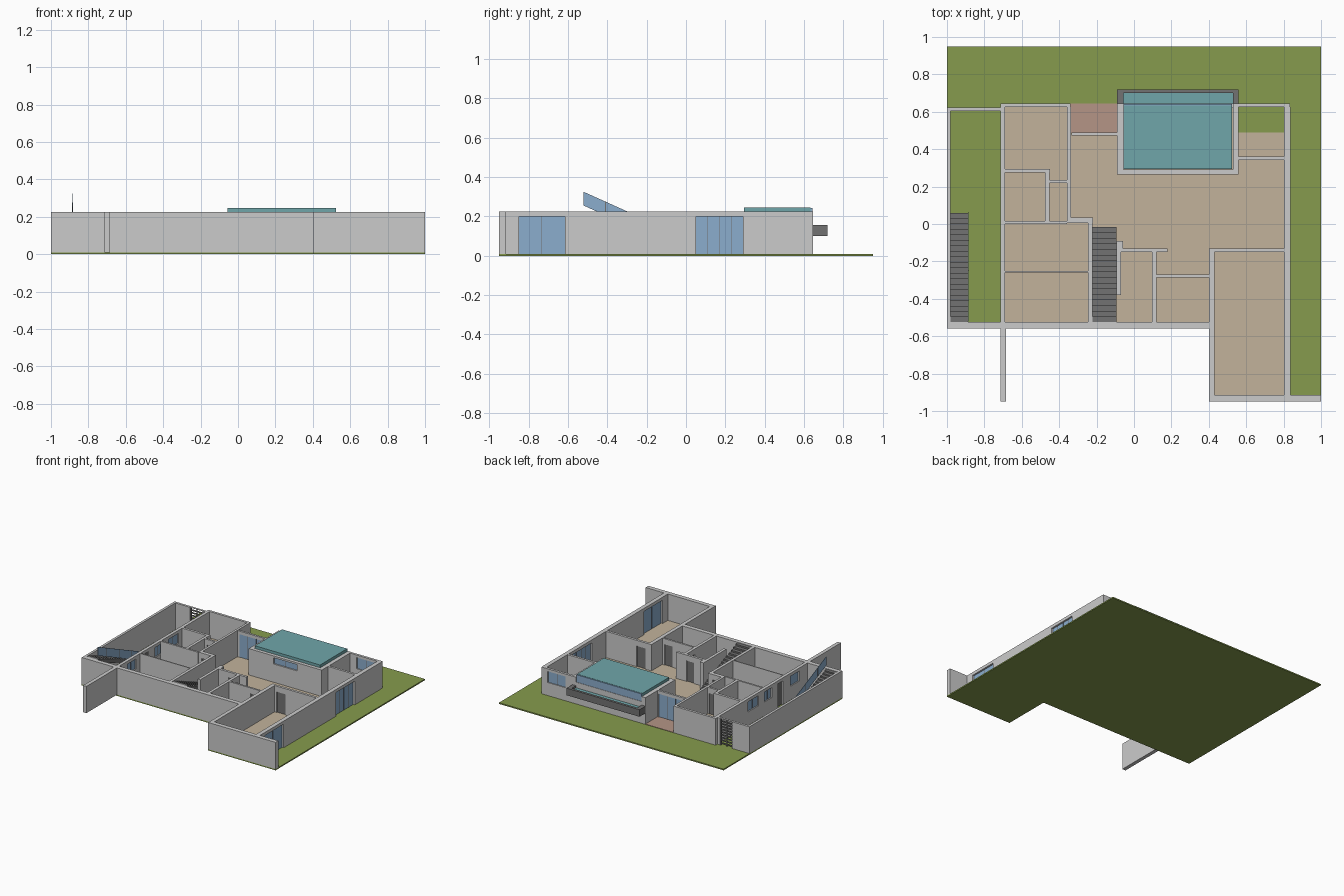
import bpy, bmesh

if "Cube" in bpy.data.objects:
    bpy.data.objects.remove(bpy.data.objects["Cube"])

def mat(name, r, g, b):
    m = bpy.data.materials.new(name)
    m.diffuse_color = (r, g, b, 1)
    m.use_nodes = True
    m.node_tree.nodes["Principled BSDF"].inputs["Base Color"].default_value = m.diffuse_color
    return m

GRASS = mat("grass", .24, .33, .075)
WOOD = mat("floor_beige", .54, .45, .33)
TILE = mat("porch_tile", .46, .30, .24)
WATER = mat("water", .16, .38, .40)
GLASS = mat("glass", .26, .42, .61)
DARK = mat("dark_grey", .17, .17, .17)
Z0, H = .01, .225

def boxes(name, items, m=None):
    """One object from a list of (x0, x1, y0, y1, z0, z1) boxes."""
    bm = bmesh.new()
    for x0, x1, y0, y1, z0, z1 in items:
        v = bmesh.ops.create_cube(bm, size=1)["verts"]
        bmesh.ops.scale(bm, vec=(x1 - x0, y1 - y0, z1 - z0), verts=v)
        bmesh.ops.translate(bm, vec=((x0 + x1) / 2, (y0 + y1) / 2, (z0 + z1) / 2), verts=v)
    return finish(name, bm, m)

def finish(name, bm, m):
    bmesh.ops.recalc_face_normals(bm, faces=bm.faces)
    me = bpy.data.meshes.new(name)
    bm.to_mesh(me)
    bm.free()
    ob = bpy.data.objects.new(name, me)
    bpy.context.collection.objects.link(ob)
    if m:
        me.materials.append(m)
    return ob

def wall(name, axis, a0, a1, c0, c1, holes=()):
    """Wall along an axis from a0 to a1, faces at c0 and c1.
    holes: (start, end, sill, head, kind, panels), sorted."""
    def b(s, e, z0, z1, d0=c0, d1=c1):
        return (s, e, d0, d1, z0, z1) if axis == "x" else (d0, d1, s, e, z0, z1)
    segs, pos, mid = [], a0, (c0 + c1) / 2
    for i, (s, e, lo, hi, kind, n) in enumerate(holes):
        segs += [b(pos, s, Z0, H), b(s, e, hi, H)]
        if lo > .02:
            segs.append(b(s, e, Z0, lo))
        pos = e
        if kind:
            boxes(f"{name}_{kind}_{i}", [b(s, e, lo, hi, mid - .003, mid + .003)],
                  GLASS if kind == "window" else DARK)
        if kind == "window":
            w = .003
            bars = [b(s + (e - s) * k / n - w / 2, s + (e - s) * k / n + w / 2, lo, hi, mid - .005, mid + .005)
                    for k in range(1, n)]
            if bars:
                boxes(f"{name}_mullions_{i}", bars, DARK)
    segs.append(b(pos, a1, Z0, H))
    return boxes(name, segs)

def prism_x(name, profile, x0, x1, m):
    """Extrude a (y, z) profile between x0 and x1."""
    bm = bmesh.new()
    f = bm.faces.new([bm.verts.new((x0, y, z)) for y, z in profile])
    r = bmesh.ops.extrude_face_region(bm, geom=[f])
    vs = [g for g in r["geom"] if isinstance(g, bmesh.types.BMVert)]
    bmesh.ops.translate(bm, vec=(x1 - x0, 0, 0), verts=vs)
    return finish(name, bm, m)

def stairs(name, x0, x1, y0, y1, n):
    """Solid flight with a sloping underside, rising from y0 towards y1."""
    dy, dz = (y1 - y0) / n, (H - Z0 - .003) / n
    p = [(y0, Z0)]
    for i in range(n):
        p += [(y0 + i * dy, Z0 + (i + 1) * dz), (y0 + (i + 1) * dy, Z0 + (i + 1) * dz)]
    del p[0]
    p += [(y1, H - .035), (y0 + 2 * dy, Z0), (y0, Z0)]
    return prism_x(name, p, x0, x1, DARK)

# Lawn with the front-left notch, floors and porch
boxes("lawn", [(-1, 1, -.56, .95, 0, Z0), (.4, 1, -.95, -.56, 0, Z0)], GRASS)
F = Z0 + .003
boxes("floor", [(-.7, -.345, -.53, .63, Z0, F), (-.345, .42, -.53, .48, Z0, F), (.42, .815, -.93, .48, Z0, F),
                (.55, .815, .48, .49, Z0, F), (-.08, .55, .48, .63, Z0, F)], WOOD)
boxes("porch", [(-.34, -.09, .485, .645, Z0, F)], TILE)

# Outer walls
wall("yard_wall", "y", -.56, .62, -1, -.98)
wall("yard_back_wall", "x", -1, -.71, .603, .622, [(-.85, -.74, .01, H - .002, None, 1)])
wall("front_wall", "x", -.98, .40, -.56, -.525)
wall("fin_wall", "y", -.95, -.56, -.715, -.685)
wall("left_wall", "y", -.525, .645, -.715, -.69,
     [(-.42, -.31, .12, .2, "window", 2), (-.21, -.15, .01, .2, "door", 1),
      (-.07, .02, .12, .2, "window", 2), (.1, .23, .12, .2, "window", 2)])
wall("back_left_wall", "x", -.69, -.34, .625, .645)
wall("porch_wall", "x", -.335, -.09, .473, .49, [(-.32, -.1, .01, .2, "window", 3)])
wall("back_right_wall", "x", .56, .835, .625, .645, [(.62, .78, .115, .205, "window", 2)])
wall("wing_front_wall", "x", .40, 1, -.95, -.915)
wall("wing_left_wall", "y", -.915, -.13, .40, .43)
wall("right_wall", "y", -.915, .625, .803, .837,
     [(-.85, -.615, .01, .2, "window", 2), (.05, .29, .01, .2, "window", 4)])

# Inner walls
wall("bedroom_right_wall", "y", .235, .625, -.357, -.338)
wall("bedroom_front_wall", "x", -.69, -.45, .275, .295)
wall("bath_right_wall", "y", .015, .275, -.475, -.453)
wall("closet_back_wall", "x", -.453, -.338, .22, .236, [(-.43, -.37, .01, .18, "door", 1)])
wall("closet_right_wall", "y", .015, .22, -.357, -.338)
wall("middle_wall", "x", -.69, -.357, 0, .015)
wall("middle_wall_end", "x", -.357, -.22, .005, .035, [(-.33, -.26, .01, .18, "door", 1)])
wall("stair_left_wall", "y", -.525, .005, -.245, -.222)
wall("thin_partition", "x", -.69, -.245, -.258, -.25)
wall("stair_right_wall", "y", -.38, -.15, -.093, -.07)
wall("stair_pier", "y", -.15, -.09, -.093, -.06)
wall("hall_wall", "x", -.06, .18, -.15, -.13, [(.02, .085, .01, .18, "door", 1)])
wall("store_wall", "y", -.525, -.15, .097, .12, [(-.25, -.18, .01, .18, "door", 1)])
wall("store_back_wall", "x", .12, .40, -.285, -.27, [(.31, .38, .01, .18, "door", 1)])
wall("wing_back_wall", "x", .43, .803, -.15, -.13, [(.45, .53, .01, .18, "door", 1)])
wall("utility_wall", "x", .56, .803, .343, .362)

# Raised pool with glass edge and viewing window
wall("pool_front_wall", "x", -.09, .56, .265, .292, [(.13, .34, .16, .21, "window", 2)])
wall("pool_left_wall", "y", .292, .645, -.09, -.057)
wall("pool_right_wall", "y", .292, .645, .528, .56)
boxes("pool_back_wall", [(-.057, .528, .62, .645, Z0, .185)])
boxes("pool_glass_edge", [(-.055, .525, .634, .642, .185, .244)], GLASS)
boxes("pool_water", [(-.055, .525, .294, .634, .2, .246)], WATER)

# Overflow trough behind the pool
boxes("trough", [(-.09, .56, .645, .72, .1, .112), (-.09, .56, .7, .72, .112, .157),
                 (-.09, -.057, .645, .7, .112, .157), (.528, .56, .645, .7, .112, .157)], DARK)
boxes("trough_water", [(-.057, .528, .645, .7, .112, .14)], WATER)

# Stairs and the sloping glass rail
stairs("inner_stairs", -.221, -.094, -.015, -.525, 17)
stairs("yard_stairs", -.98, -.887, .06, -.525, 20)
def rail_z(y):
    return .325 - .45 * (y + .52)
ys = [-.52, -.41, -.25, -.09, .06]
for i, (a, b) in enumerate(zip(ys, ys[1:])):
    prism_x(f"rail_glass_{i}", [(a, rail_z(a) - .07), (b, max(Z0, rail_z(b) - .07)), (b, rail_z(b)), (a, rail_z(a))],
            -.887, -.884, GLASS)
boxes("rail_posts", [(-.888, -.883, y - .002, y + .002, max(Z0, rail_z(y) - .07), rail_z(y)) for y in ys[1:]], DARK)

# Slatted yard gate
boxes("gate", [(-.85, -.74, .611, .617, .02 + i * .022, .03 + i * .022) for i in range(9)]
      + [(x, x + .006, .609, .619, Z0, .215) for x in (-.85, -.798, -.746)], DARK)
